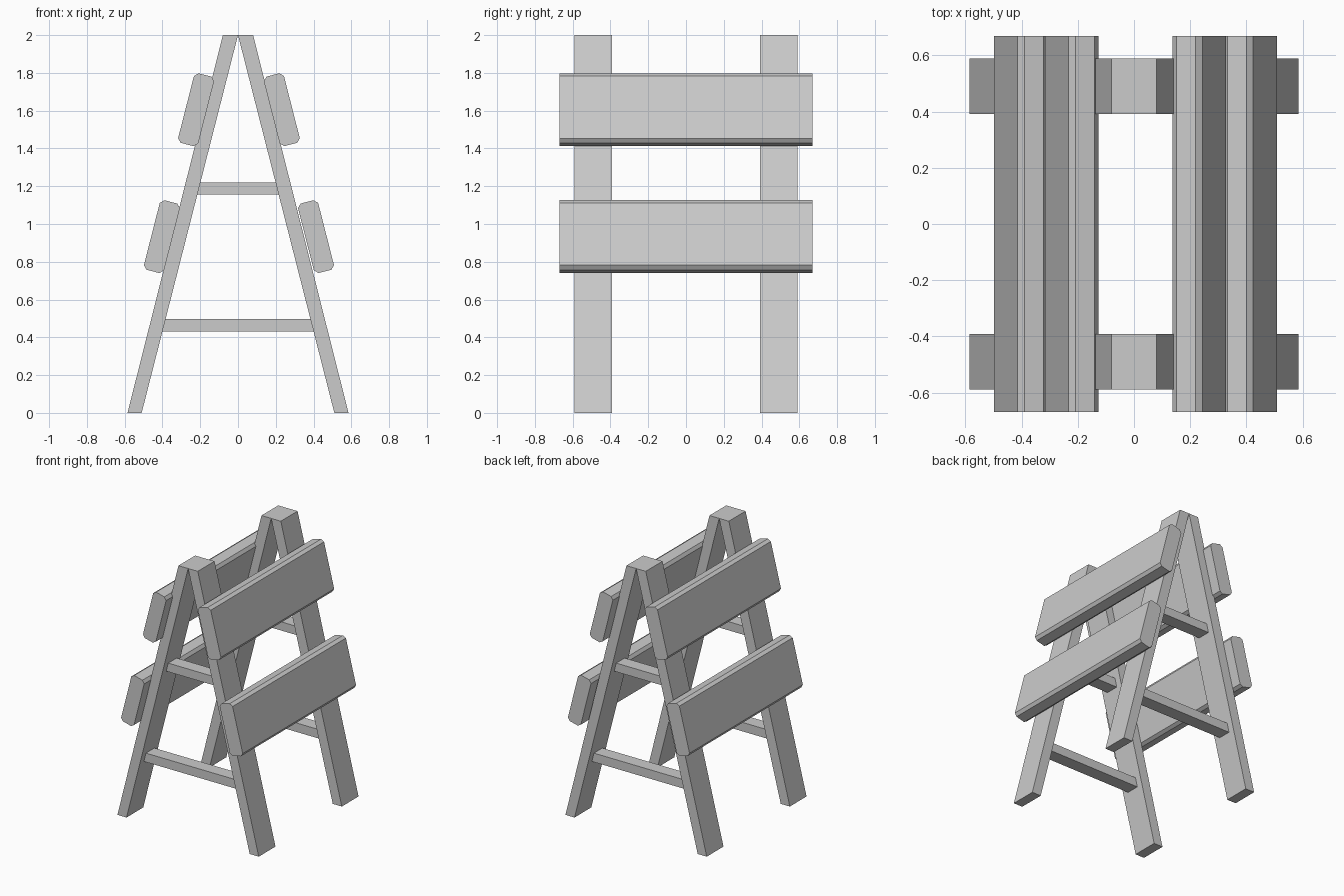
import bpy
import bmesh
import math

cube = bpy.data.objects.get("Cube")
if cube:
    bpy.data.objects.remove(cube, do_unlink=True)

grey = bpy.data.materials.new("light grey")
grey.use_nodes = True
colour = (0.6, 0.6, 0.6, 1)
grey.diffuse_color = colour
grey.node_tree.nodes["Principled BSDF"].inputs["Base Color"].default_value = colour


def prism(name, profile, y0, y1):
    """Extrude an (x, z) outline along y."""
    bm = bmesh.new()
    face = bm.faces.new([bm.verts.new((x, y0, z)) for x, z in profile])
    out = bmesh.ops.extrude_face_region(bm, geom=[face])
    moved = [v for v in out["geom"] if isinstance(v, bmesh.types.BMVert)]
    bmesh.ops.translate(bm, verts=moved, vec=(0, y1 - y0, 0))
    bmesh.ops.recalc_face_normals(bm, faces=bm.faces)
    mesh = bpy.data.meshes.new(name)
    bm.to_mesh(mesh)
    bm.free()
    mesh.materials.append(grey)
    obj = bpy.data.objects.new(name, mesh)
    bpy.context.collection.objects.link(obj)
    return obj


def plank(name, x, z, tilt):
    """Tilted board with chamfered long edges."""
    t, h, b = 0.055, 0.19, 0.02
    outline = [(-t + b, -h), (t - b, -h), (t, -h + b), (t, h - b),
               (t - b, h), (-t + b, h), (-t, h - b), (-t, -h + b)]
    obj = prism(name, outline, -0.67, 0.67)
    obj.location = (x, 0, z)
    obj.rotation_euler.y = tilt


# Two A-shaped end frames
LEG_INNER, LEG_OUTER = 0.392, 0.59
RUNG_MID, RUNG_HALF = 0.491, 0.05
for end, s in (("front", -1), ("back", 1)):
    for side, m in (("left", 1), ("right", -1)):
        leg = [(0, 2), (0.08 * m, 2), (0.585 * m, 0), (0.51 * m, 0)]
        prism(f"{end}_{side}_leg", leg, s * LEG_INNER, s * LEG_OUTER)
    # Rungs end on the sloping inner faces of the legs
    for level, low, high in (("lower", 0.43, 0.497), ("upper", 1.155, 1.22)):
        a, b = 0.255 * (2 - low), 0.255 * (2 - high)
        rung = [(-a, low), (a, low), (b, high), (-b, high)]
        prism(f"{end}_{level}_rung", rung,
              s * RUNG_MID - RUNG_HALF, s * RUNG_MID + RUNG_HALF)

# Barrier boards on both sloping sides
TILT = math.radians(14.3)
for level, z, x_left, x_right in (("upper", 1.605, 0.232, -0.222),
                                  ("lower", 0.933, 0.413, -0.403)):
    plank(f"{level}_left_board", x_left, z, -TILT)
    plank(f"{level}_right_board", x_right, z, TILT)
